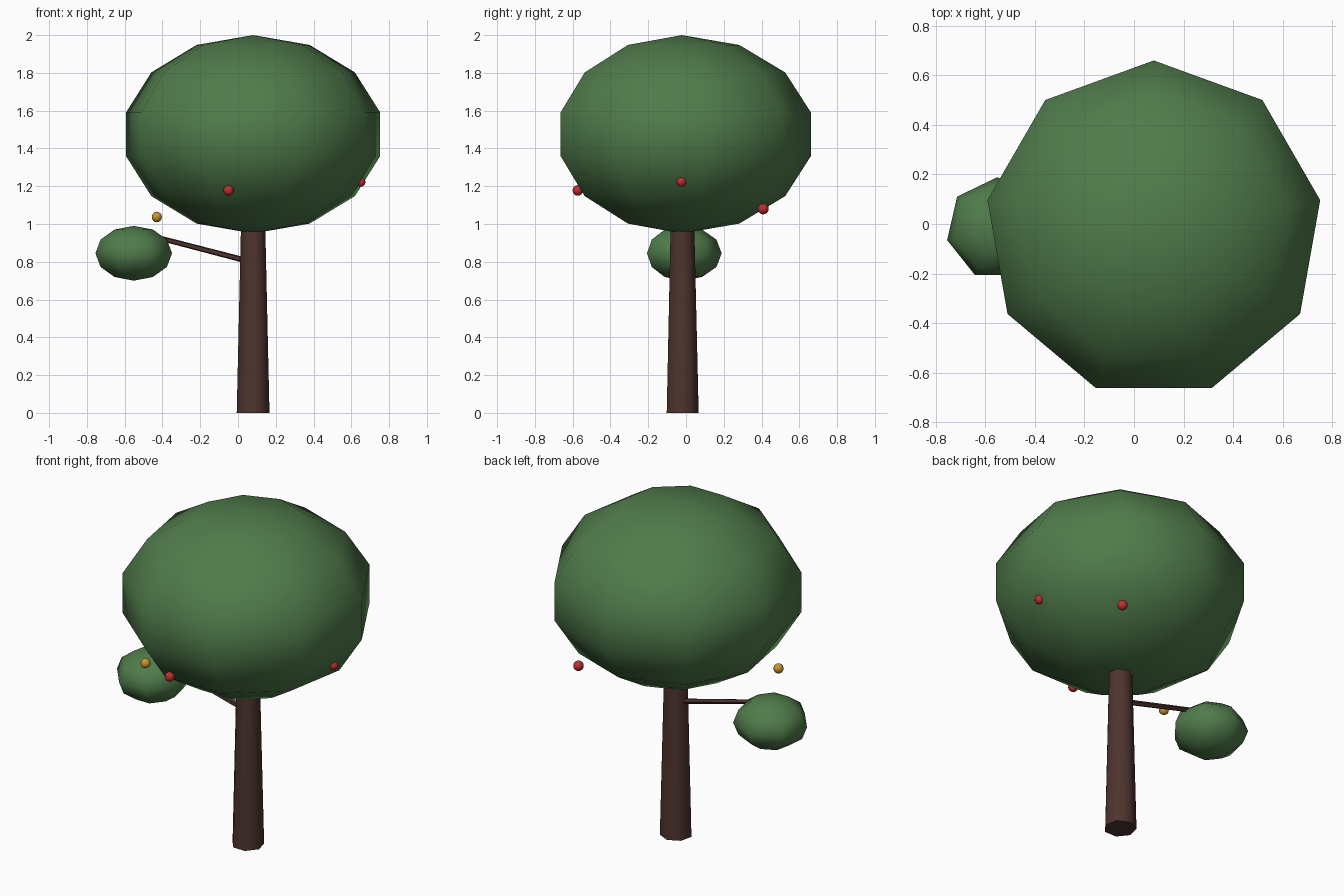
import bpy
from mathutils import Vector

default = bpy.data.objects.get("Cube")
if default:
    bpy.data.objects.remove(default, do_unlink=True)


def make_material(name, rgb):
    mat = bpy.data.materials.new(name)
    mat.use_nodes = True
    mat.diffuse_color = (*rgb, 1)
    mat.node_tree.nodes["Principled BSDF"].inputs["Base Color"].default_value = (*rgb, 1)
    return mat


leaf = make_material("leaf green", (0.08, 0.2, 0.07))
bark = make_material("bark brown", (0.076, 0.034, 0.027))
red = make_material("fruit red", (0.5, 0.03, 0.03))
amber = make_material("fruit amber", (0.6, 0.3, 0.03))


def finish(name, mat):
    obj = bpy.context.object
    obj.name = name
    obj.data.materials.append(mat)
    return obj


def ball(name, mat, centre, radius, height, segments, rings):
    """Low-poly smooth spheroid with the given horizontal radius and half height."""
    bpy.ops.mesh.primitive_uv_sphere_add(segments=segments, ring_count=rings, location=centre)
    obj = finish(name, mat)
    obj.scale = (radius, radius, height)
    bpy.ops.object.transform_apply(location=False, rotation=False, scale=True)
    bpy.ops.object.shade_smooth()
    return obj


def limb(name, start, end, r_start, r_end, sides):
    """Tapered round limb between two points."""
    start, end = Vector(start), Vector(end)
    axis = end - start
    bpy.ops.mesh.primitive_cone_add(vertices=sides, radius1=r_start, radius2=r_end,
                                    depth=axis.length, location=(start + end) / 2)
    obj = finish(name, bark)
    obj.rotation_euler = Vector((0, 0, 1)).rotation_difference(axis).to_euler()
    bpy.ops.object.shade_smooth_by_angle(angle=1.05)
    return obj


X, Y = 0.08, -0.022  # trunk axis

# Trunk and side branch
limb("trunk", (X, Y, 0), (X, Y, 1.2), 0.089, 0.061, 7)
limb("side_branch", (X, Y, 0.797), (-0.44, Y, 0.932), 0.016, 0.014, 5)

# Foliage
ball("crown", leaf, (X, Y, 1.475), 0.7, 0.525, 9, 7)
ball("side_foliage", leaf, (-0.552, Y + 0.003, 0.845), 0.208, 0.145, 7, 6)

# Fruit
fruits = [
    ("front_fruit", red, (-0.05, -0.573, 1.178), 0.028),
    ("left_fruit", red, (0.65, -0.024, 1.223), 0.026),
    ("back_fruit", red, (0.425, 0.409, 1.08), 0.029),
    ("amber_fruit", amber, (-0.43, -0.26, 1.037), 0.028),
]
for name, mat, centre, radius in fruits:
    ball(name, mat, centre, radius, radius, 10, 8)
